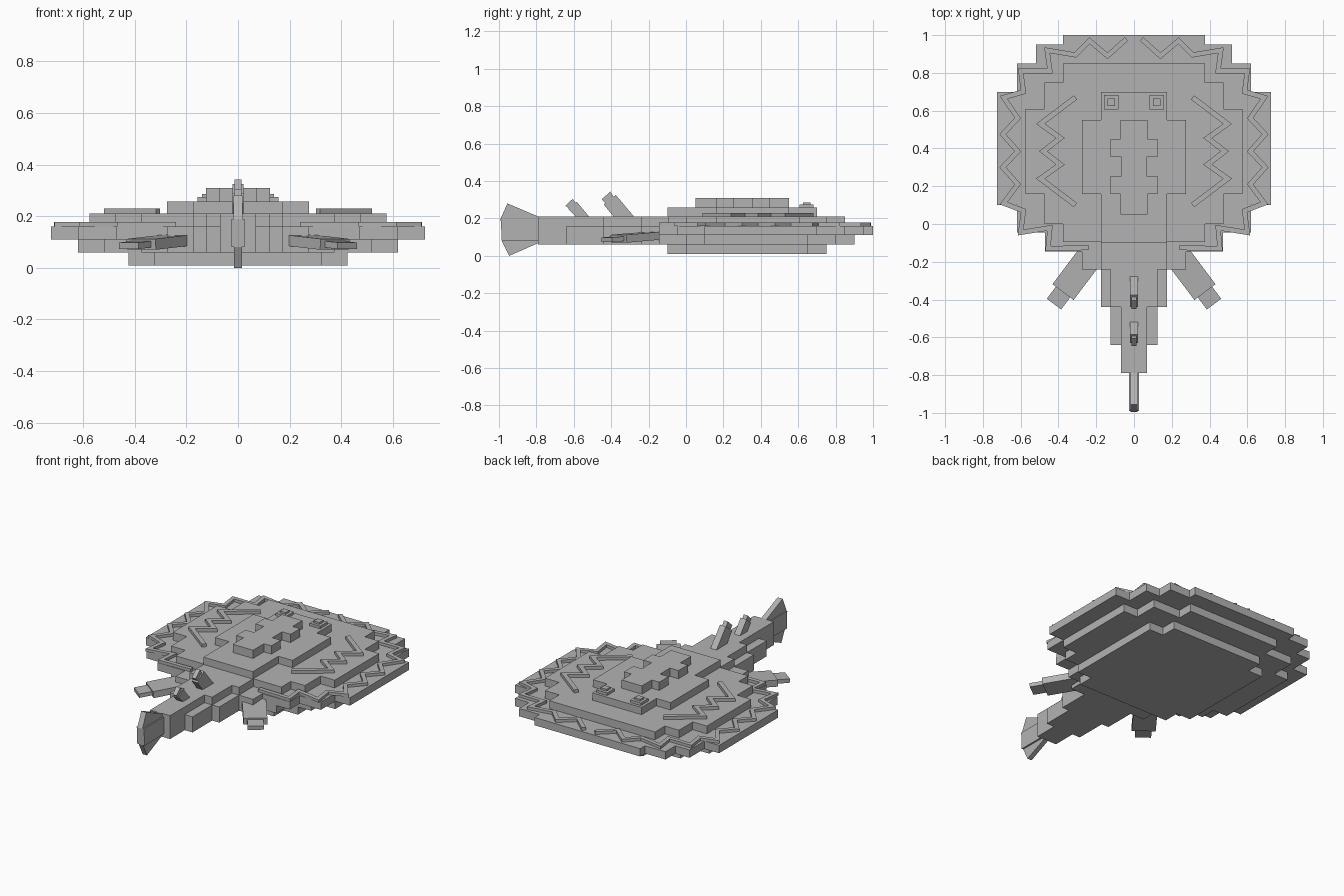
import bpy, bmesh, math
from mathutils import Vector, Matrix

if "Cube" in bpy.data.objects:
    bpy.data.objects.remove(bpy.data.objects["Cube"])

grey = bpy.data.materials.new("stone grey")
grey.diffuse_color = (0.45, 0.45, 0.45, 1)
grey.use_nodes = True
grey.node_tree.nodes["Principled BSDF"].inputs["Base Color"].default_value = grey.diffuse_color


def prism(name, pts, depth, place):
    """Extrude a closed 2D outline by depth; place maps (a, b, h) to a 3D point."""
    bm = bmesh.new()
    low = [bm.verts.new(place(a, b, 0)) for a, b in pts]
    high = [bm.verts.new(place(a, b, depth)) for a, b in pts]
    bm.faces.new(low)
    bm.faces.new(high)
    n = len(pts)
    for i in range(n):
        j = (i + 1) % n
        bm.faces.new((low[i], low[j], high[j], high[i]))
    bmesh.ops.recalc_face_normals(bm, faces=bm.faces)
    me = bpy.data.meshes.new(name)
    bm.to_mesh(me)
    bm.free()
    me.materials.append(grey)
    ob = bpy.data.objects.new(name, me)
    bpy.context.collection.objects.link(ob)
    return ob


def slab(name, rows, end, z0, z1):
    """Stepped symmetric slab: rows of (top y, half width), running down to end."""
    right = []
    for i, (y, w) in enumerate(rows):
        y2 = rows[i + 1][0] if i + 1 < len(rows) else end
        right += [(w, y), (w, y2)]
    outline = right + [(-x, y) for x, y in reversed(right)]
    return prism(name, outline, z1 - z0, lambda a, b, h: (a, b, z0 + h))


def fin(name, pts, half):
    """Side profile in (y, z), centred on x = 0."""
    return prism(name, pts, 2 * half, lambda a, b, h: (h - half, a, b))


def ribbon(name, path, width, z0, z1, side):
    """Mitred zigzag strip lying flat, mirrored by side."""
    p = [Vector(q) for q in path]
    left, right = [], []
    for i, q in enumerate(p):
        dirs = []
        if i > 0:
            dirs.append((q - p[i - 1]).normalized())
        if i < len(p) - 1:
            dirs.append((p[i + 1] - q).normalized())
        norms = [Vector((-d.y, d.x)) for d in dirs]
        m = sum(norms, Vector((0, 0))).normalized()
        off = m * (width / 2 / max(0.45, m.dot(norms[0])))
        left.append(q + off)
        right.append(q - off)
    outline = [(v.x, v.y) for v in left + right[::-1]]
    return prism(name, outline, z1 - z0, lambda a, b, h: (a * side, b, z0 + h))


def box(name, size, matrix):
    x, y, z = (s / 2 for s in size)
    return prism(name, [(-x, -y), (x, -y), (x, y), (-x, y)], 2 * z,
                 lambda a, b, h: matrix @ Vector((a, b, h - z)))


# Stacked body layers, from belly to back
slab("belly_plate", [(.75, .325), (.65, .425), (0, .325)], -.1, .01, .06)
slab("lower_body", [(.9, .325), (.8, .52), (.65, .62), (.1, .52), (0, .375)], -.145, .06, .11)
slab("wing_disc", [(1, .375), (.95, .52), (.85, .62), (.7, .725), (.1, .62), (-.045, .47)],
     -.145, .11, .16)
slab("upper_body", [(.85, .375), (.75, .475), (.61, .575), (.16, .475), (0, .375),
                    (-.095, .175), (-.24, .125), (-.44, .07)], -.79, .16, .21)
slab("back_plate", [(.7, .175), (.55, .275), (.16, .175)], -.1, .21, .257)
slab("back_ridge", [(.55, .072), (.45, .125), (.355, .065), (.255, .125), (.16, .072)],
     .05, .257, .31)

# Tail root stepping down to the fin
slab("tail", [(-.145, .275), (-.24, .175), (-.44, .125), (-.64, .07)], -.79, .06, .16)
fin("tail_fin_core", [(-.79, .08), (-.79, .19), (-.99, .19), (-.985, .08)], .026)
fin("tail_fin_upper", [(-.79, .19), (-.79, .21), (-.955, .28), (-.995, .19)], .018)
fin("tail_fin_lower", [(-.79, .08), (-.79, .068), (-.945, 0), (-.985, .08)], .015)

# Two leaning spines on the tail
fin("front_spine", [(-.27, .2), (-.375, .325), (-.44, .275), (-.38, .2)], .021)
fin("front_spine_tip", [(-.385, .312), (-.405, .343), (-.45, .302), (-.43, .28)], .014)
fin("rear_spine", [(-.51, .2), (-.585, .29), (-.63, .25), (-.58, .2)], .021)
fin("rear_spine_tip", [(-.59, .28), (-.605, .305), (-.645, .268), (-.625, .252)], .014)

# Zigzag trims, eyes and small hind fins on both sides
rim = [(.04, .98), (.14, .89), (.235, .97), (.31, .895), (.46, .92), (.445, .81), (.60, .81),
       (.585, .7), (.69, .67), (.615, .56), (.695, .475), (.615, .385), (.695, .3), (.615, .21),
       (.69, .11), (.585, .07), (.60, -.045), (.445, -.02), (.455, -.13), (.24, -.125)]
inner = [(.31, .67), (.495, .53), (.39, .455), (.48, .385), (.39, .315), (.495, .24), (.31, .1)]
for label, s in (("right", 1), ("left", -1)):
    ribbon("rim_zigzag_" + label, rim, .026, .16, .178, s)
    ribbon("back_zigzag_" + label, inner, .028, .21, .23, s)
    for part, size, z in (("eye_base", .075, .265), ("eye", .04, .277)):
        box(f"{part}_{label}", (size, size, .018), Matrix.Translation((s * .12, .645, z)))
    turn = Matrix.Rotation(s * math.radians(37), 4, 'Z') @ Matrix.Rotation(math.radians(4), 4, 'X')
    root = Matrix.Translation((s * .30, -.26, .1)) @ turn
    box("hind_fin_" + label, (.14, .25, .042), root)
    box("hind_fin_tip_" + label, (.095, .1, .025), root @ Matrix.Translation((0, -.155, 0)))
